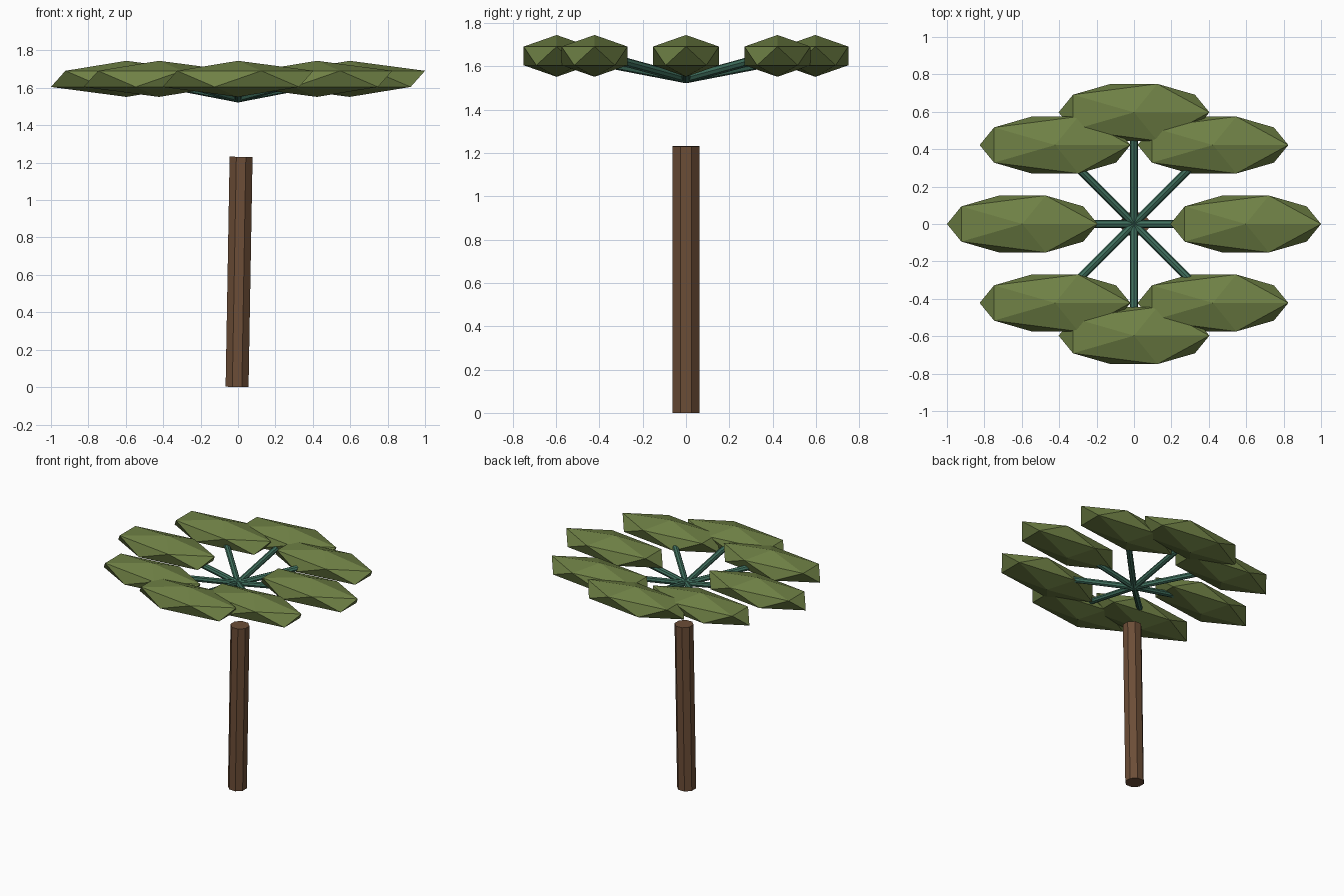
import bpy
from math import sin, cos, pi, radians
from mathutils import Vector

if "Cube" in bpy.data.objects:
    bpy.data.objects.remove(bpy.data.objects["Cube"])


def material(name, rgb):
    m = bpy.data.materials.new(name)
    m.diffuse_color = (*rgb, 1)
    m.use_nodes = True
    m.node_tree.nodes["Principled BSDF"].inputs["Base Color"].default_value = m.diffuse_color
    return m


bark = material("bark", (0.15, 0.075, 0.038))
leaf_green = material("leaf_green", (0.16, 0.22, 0.06))
stem_green = material("stem_green", (0.05, 0.16, 0.11))


def rod(name, a, b, radius, sides, spin, mat):
    """Cylinder from a to b, turned about its own axis by spin."""
    a, b = Vector(a), Vector(b)
    d = b - a
    bpy.ops.mesh.primitive_cylinder_add(vertices=sides, radius=radius, depth=d.length)
    ob = bpy.context.object
    ob.name = name
    # yaw and tilt towards the target direction
    yaw = d.to_2d().angle_signed(Vector((1, 0))) if d.to_2d().length > 1e-6 else 0
    tilt = Vector((0, 0, 1)).angle(d)
    for v in ob.data.vertices:
        x, y, z = v.co
        x, y = x * cos(spin) - y * sin(spin), x * sin(spin) + y * cos(spin)
        x, z = x * cos(tilt) + z * sin(tilt), z * cos(tilt) - x * sin(tilt)
        x, y = x * cos(yaw) - y * sin(yaw), x * sin(yaw) + y * cos(yaw)
        v.co = Vector((x, y, z)) + (a + b) / 2
    ob.data.materials.append(mat)
    return ob


# slightly leaning eight-sided trunk, separate from the crown
rod("trunk", (-0.005, 0, 0.001), (0.0165, 0, 1.231), 0.0664, 8, radians(22.5), bark)

# crown: eight stems, each carrying a faceted leaf clump stretched along x
for i in range(8):
    a = i * pi / 4
    c, s = cos(a), sin(a)
    rod(f"stem_{i}", (0, 0, 1.543), (0.58 * c, 0.58 * s, 1.655), 0.021, 8, 0, stem_green)

    bpy.ops.mesh.primitive_ico_sphere_add(subdivisions=1, radius=1,
                                          location=(0.597 * c, 0.597 * s, 1.648))
    leaf = bpy.context.object
    leaf.name = f"leaf_{i}"
    leaf.scale = (0.4506, 0.179, 0.0965)
    leaf.data.materials.append(leaf_green)
